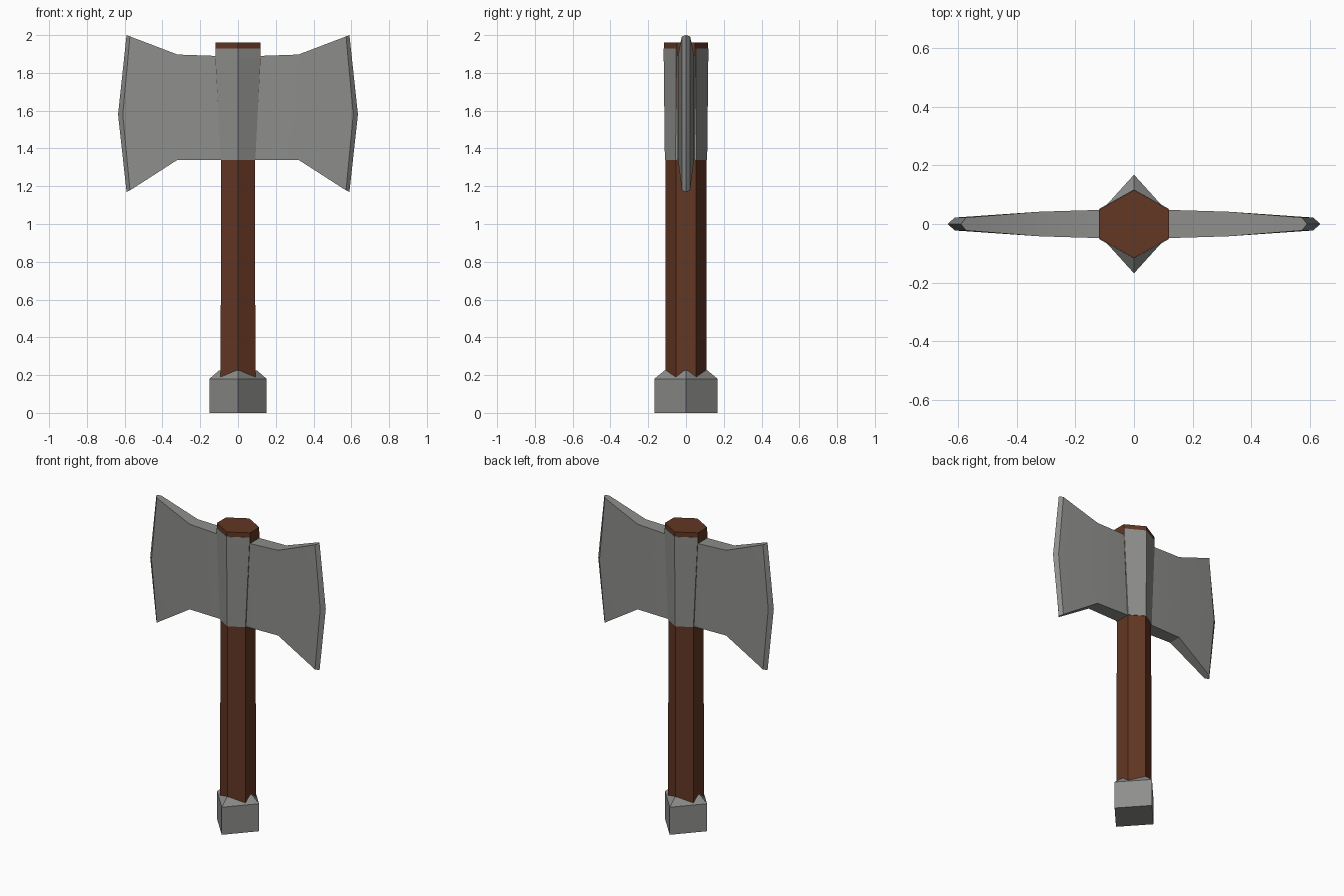
import bpy, bmesh, math

if "Cube" in bpy.data.objects:
    bpy.data.objects.remove(bpy.data.objects["Cube"])


def material(name, rgb):
    m = bpy.data.materials.new(name)
    m.diffuse_color = (*rgb, 1)
    m.use_nodes = True
    m.node_tree.nodes["Principled BSDF"].inputs["Base Color"].default_value = m.diffuse_color
    return m


steel = material("grey steel", (0.27, 0.27, 0.26))
wood = material("brown wood", (0.125, 0.038, 0.017))


def finish(bm, name, mat, smooth=None):
    bmesh.ops.recalc_face_normals(bm, faces=bm.faces[:])
    me = bpy.data.meshes.new(name)
    bm.to_mesh(me)
    bm.free()
    me.materials.append(mat)
    ob = bpy.data.objects.new(name, me)
    bpy.context.collection.objects.link(ob)
    if smooth:
        bpy.ops.object.select_all(action='DESELECT')
        ob.select_set(True)
        bpy.context.view_layer.objects.active = ob
        bpy.ops.object.shade_smooth_by_angle(angle=math.radians(smooth))
    return ob


def loft(name, rings, mat):
    """Skin a stack of point rings and cap both ends."""
    bm = bmesh.new()
    vs = [[bm.verts.new(p) for p in r] for r in rings]
    n = len(vs[0])
    for a, b in zip(vs, vs[1:]):
        for i in range(n):
            j = (i + 1) % n
            bm.faces.new((a[i], a[j], b[j], b[i]))
    bm.faces.new(vs[0])
    bm.faces.new(vs[-1])
    return finish(bm, name, mat)


def hexagon(x, y_side, y_tip, z):
    return [(0, -y_tip, z), (x, -y_side, z), (x, y_side, z),
            (0, y_tip, z), (-x, y_side, z), (-x, -y_side, z)]


def diamond(x, y, z):
    return [(0, -y, z), (x, 0, z), (0, y, z), (-x, 0, z)]


# Wooden handle, flaring at the top
loft("handle", [hexagon(0.092, 0.054, 0.109, 0.18),
                hexagon(0.09, 0.053, 0.109, 1.34),
                hexagon(0.12, 0.048, 0.116, 1.88),
                hexagon(0.12, 0.048, 0.116, 1.96)], wood)

# Four-sided metal pommel with bevelled top
loft("pommel", [diamond(0.152, 0.168, 0), diamond(0.152, 0.168, 0.18),
                diamond(0.10, 0.113, 0.225)], steel)

# Metal collar covering the front and back of the handle
loft("collar", [hexagon(0.092, 0.055, 0.112, 1.34),
                hexagon(0.118, 0.052, 0.118, 1.88),
                hexagon(0.118, 0.052, 0.118, 1.93)], steel)

# Blade columns: corner x, middle x, top z, bottom z, half thickness
COLUMNS = [(0.04, 0.04, 1.89, 1.34, 0.049), (0.12, 0.12, 1.89, 1.34, 0.048),
           (0.32, 0.32, 1.897, 1.34, 0.042), (0.572, 0.61, 1.993, 1.178, 0.022),
           (0.59, 0.635, 2.0, 1.17, 0.0)]


def blade(name, side):
    rings = []
    bm = bmesh.new()
    for xc, xm, zt, zb, y in COLUMNS:
        pts = [(xc, -y, zt), (xm, -y, 1.58), (xc, -y, zb),
               (xc, y, zb), (xm, y, 1.58), (xc, y, zt)]
        rings.append([bm.verts.new((side * p[0], p[1], p[2])) for p in pts])
    for a, b in zip(rings, rings[1:]):
        for i in range(6):
            j = (i + 1) % 6
            bm.faces.new((a[i], a[j], b[j], b[i]))
    bm.faces.new(rings[0])
    # Close the sharp cutting edge
    bmesh.ops.remove_doubles(bm, verts=bm.verts[:], dist=0.0005)
    finish(bm, name, steel, 25)


blade("right_blade", 1)
blade("left_blade", -1)
